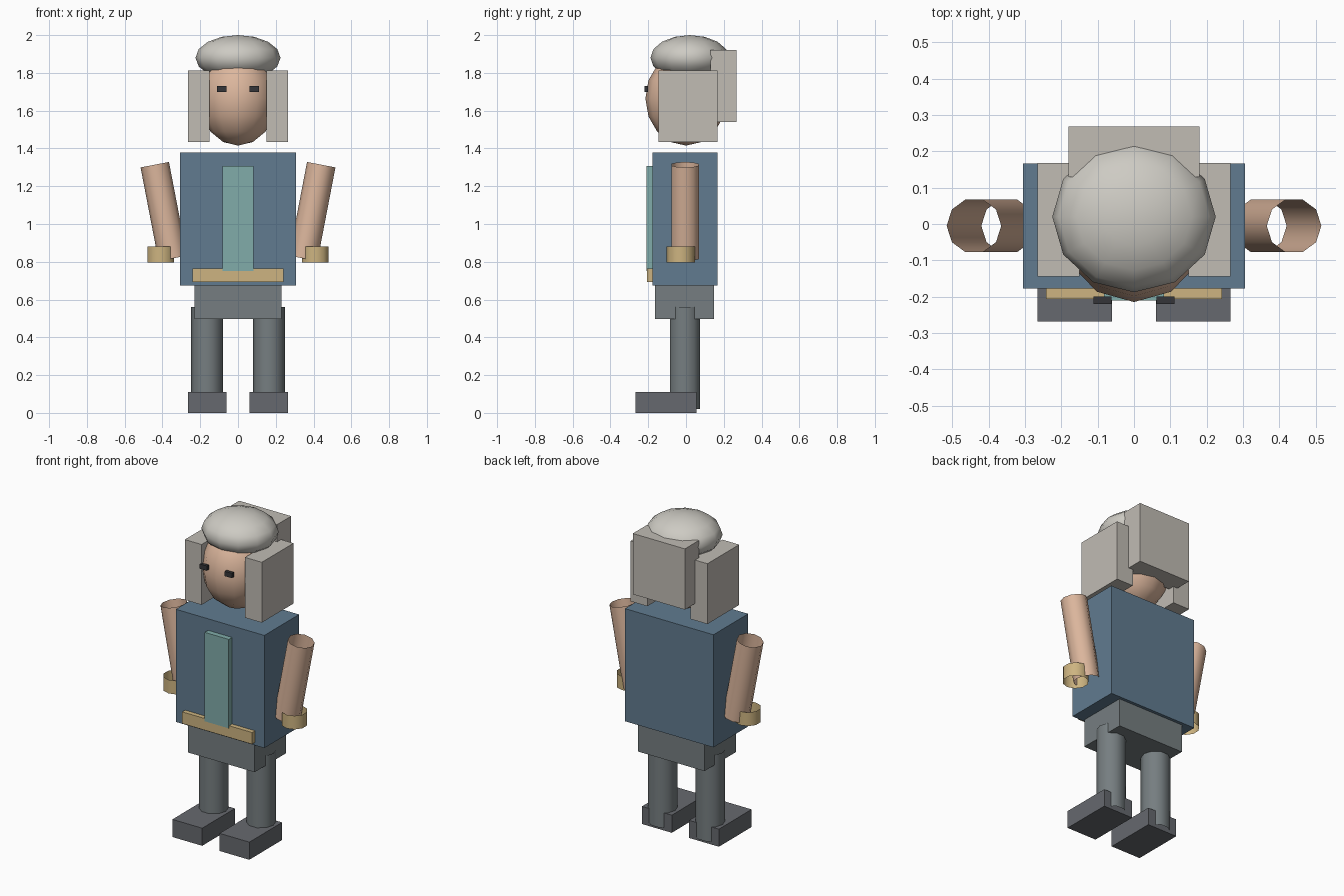
import bpy
import bmesh
from math import pi
from mathutils import Matrix

if "Cube" in bpy.data.objects:
    bpy.data.objects.remove(bpy.data.objects["Cube"])


def make_material(name, srgb):
    mat = bpy.data.materials.new(name)
    mat.diffuse_color = [c ** 2.2 for c in srgb] + [1.0]
    mat.use_nodes = True
    mat.node_tree.nodes["Principled BSDF"].inputs["Base Color"].default_value = mat.diffuse_color
    return mat


HAIR = make_material("grey_hair", (0.80, 0.79, 0.76))
HAIR_SIDE = make_material("warm_grey_hair", (0.75, 0.73, 0.70))
SKIN = make_material("skin", (0.86, 0.71, 0.61))
BLUE = make_material("blue_cloth", (0.38, 0.48, 0.56))
TEAL = make_material("teal_cloth", (0.50, 0.67, 0.66))
GOLD = make_material("gold", (0.80, 0.70, 0.50))
TROUSER = make_material("trouser_grey", (0.46, 0.49, 0.50))
SHOE = make_material("shoe_grey", (0.40, 0.41, 0.43))
DARK = make_material("dark", (0.22, 0.22, 0.23))


def finish(name, bm, mat, smooth=False):
    mesh = bpy.data.meshes.new(name)
    for face in bm.faces:
        face.smooth = smooth
    bm.to_mesh(mesh)
    bm.free()
    mesh.materials.append(mat)
    obj = bpy.data.objects.new(name, mesh)
    bpy.context.collection.objects.link(obj)
    return obj


def box(name, x, y, z, mat):
    """Box from (min, max) ranges on each axis."""
    bm = bmesh.new()
    centre = [(a + b) / 2 for a, b in (x, y, z)]
    size = [abs(b - a) for a, b in (x, y, z)]
    bmesh.ops.create_cube(bm, size=1, matrix=Matrix.Translation(centre) @ Matrix.Diagonal((*size, 1)))
    return finish(name, bm, mat)


def ball(name, centre, radii, mat):
    bm = bmesh.new()
    bmesh.ops.create_uvsphere(bm, u_segments=12, v_segments=8, radius=1,
                              matrix=Matrix.Translation(centre) @ Matrix.Diagonal((*radii, 1)))
    return finish(name, bm, mat, True)


def tube(name, centre, radius, length, mat, tilt=0.0, turn=pi / 2):
    """Open ten-sided tube, tilted about y."""
    bm = bmesh.new()
    matrix = Matrix.Translation(centre) @ Matrix.Rotation(tilt, 4, 'Y') @ Matrix.Rotation(turn, 4, 'Z')
    bmesh.ops.create_cone(bm, cap_ends=False, segments=10, radius1=radius, radius2=radius,
                          depth=length, matrix=matrix)
    return finish(name, bm, mat, True)


# Head and hair
ball("head", (0, 0, 1.665), (0.205, 0.215, 0.25), SKIN)
ball("hair_top", (0, 0.02, 1.88), (0.225, 0.208, 0.12), HAIR)
box("hair_back", (-0.18, 0.18), (0.13, 0.268), (1.54, 1.92), HAIR_SIDE)

# Body and clothing
box("torso", (-0.306, 0.306), (-0.177, 0.166), (0.674, 1.378), BLUE)
box("front_panel", (-0.083, 0.083), (-0.21, -0.17), (0.75, 1.306), TEAL)
box("belt", (-0.242, 0.242), (-0.206, -0.17), (0.692, 0.765), GOLD)
box("hips", (-0.23, 0.23), (-0.164, 0.147), (0.498, 0.68), TROUSER)

# Paired parts
for side, s in (("left", 1), ("right", -1)):
    box(f"{side}_eye", (s * 0.062, s * 0.111), (-0.22, -0.2), (1.70, 1.73), DARK)
    box(f"{side}_hair_side", (s * 0.15, s * 0.266), (-0.145, 0.168), (1.435, 1.812), HAIR_SIDE)
    tube(f"{side}_arm", (s * 0.393, -0.005, 1.066), 0.0765, 0.505, SKIN, tilt=s * 0.19)
    tube(f"{side}_cuff", (s * 0.409, -0.027, 0.838), 0.075, 0.085, GOLD, turn=0)
    tube(f"{side}_leg", (s * 0.164, -0.006, 0.29), 0.084, 0.54, TROUSER)
    box(f"{side}_shoe", (s * 0.06, s * 0.266), (-0.268, 0.055), (0, 0.11), SHOE)
